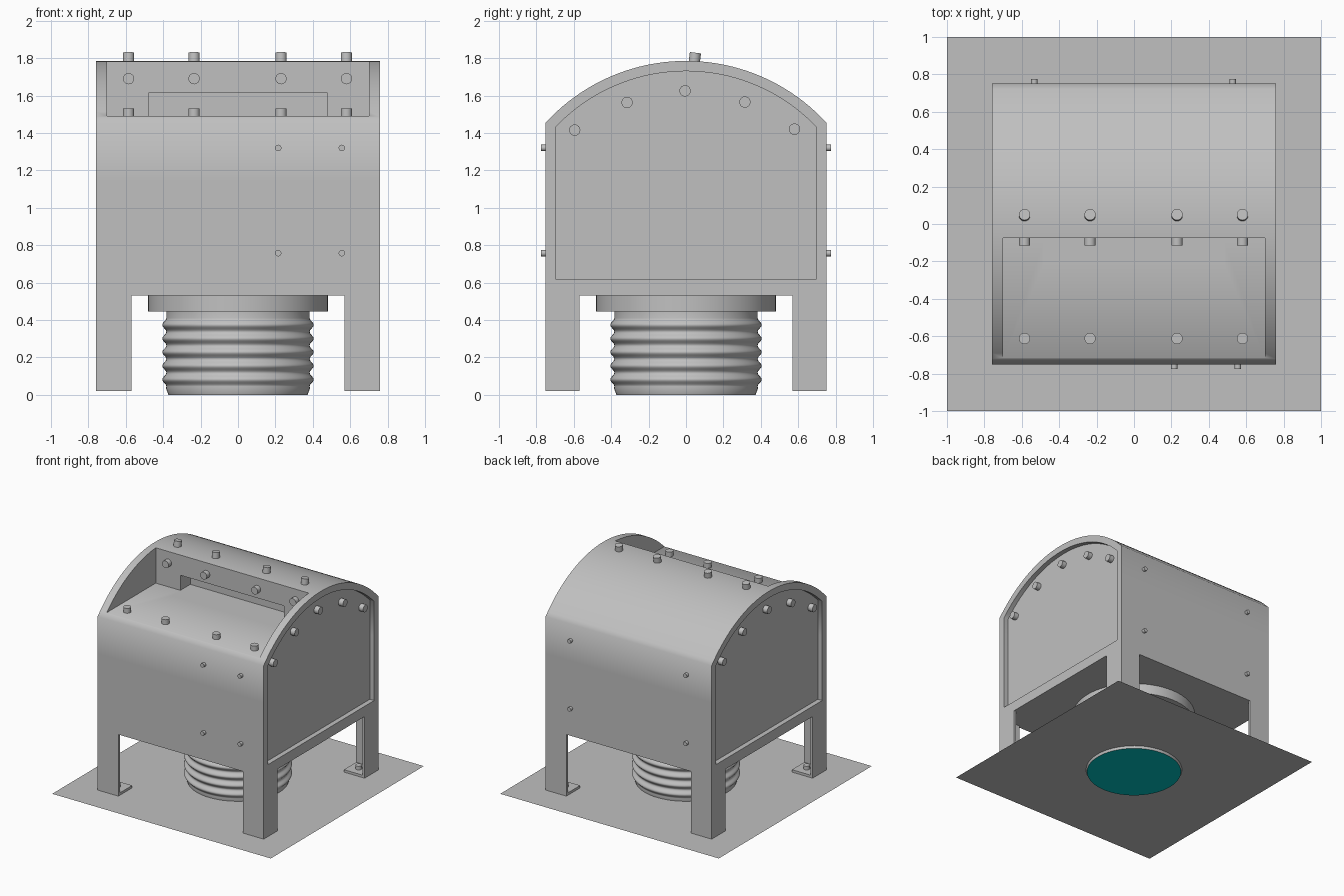
import bpy, bmesh, math
from mathutils import Vector

if "Cube" in bpy.data.objects:
    bpy.data.objects.remove(bpy.data.objects["Cube"])


def material(name, color):
    m = bpy.data.materials.new(name)
    m.use_nodes = True
    m.diffuse_color = color
    m.node_tree.nodes["Principled BSDF"].inputs["Base Color"].default_value = color
    return m


GREY = material("light grey metal", (0.53, 0.53, 0.53, 1))
TEAL = material("teal", (0.0, 0.53, 0.53, 1))


def make(name, bm, mat=GREY):
    bmesh.ops.recalc_face_normals(bm, faces=bm.faces)
    mesh = bpy.data.meshes.new(name)
    bm.to_mesh(mesh)
    bm.free()
    mesh.materials.append(mat)
    ob = bpy.data.objects.new(name, mesh)
    bpy.context.collection.objects.link(ob)
    return ob


def smooth(ob, degrees):
    bpy.ops.object.select_all(action='DESELECT')
    ob.select_set(True)
    bpy.context.view_layer.objects.active = ob
    bpy.ops.object.shade_smooth_by_angle(angle=math.radians(degrees))


def arch(name, half, radius, bottom, x0, x1, steps=40):
    """Arched end profile extruded along x."""
    end = math.asin(half / radius)
    pts = [(-half, bottom)]
    for i in range(steps + 1):
        a = -end + 2 * end * i / steps
        pts.append((radius * math.sin(a), ARCH_Z + radius * math.cos(a)))
    pts.append((half, bottom))
    bm = bmesh.new()
    face = bm.faces.new([bm.verts.new((x0, y, z)) for y, z in pts])
    out = bmesh.ops.extrude_face_region(bm, geom=[face])
    verts = [g for g in out["geom"] if isinstance(g, bmesh.types.BMVert)]
    bmesh.ops.translate(bm, verts=verts, vec=(x1 - x0, 0, 0))
    return make(name, bm)


def box(name, x, y, z):
    bm = bmesh.new()
    bmesh.ops.create_cube(bm, size=1)
    for v in bm.verts:
        v.co = [r[0] if c < 0 else r[1] for c, r in zip(v.co, (x, y, z))]
    return make(name, bm)


def cut(ob, cutter):
    cutter.hide_render = True
    mod = ob.modifiers.new("cut", 'BOOLEAN')
    mod.operation = 'DIFFERENCE'
    mod.solver = 'EXACT'
    mod.object = cutter
    bpy.context.view_layer.objects.active = ob
    bpy.ops.object.modifier_apply(modifier=mod.name)
    bpy.data.objects.remove(cutter)


def lathe(name, profile, segments=64):
    """Revolve (radius, z) points around z, open at both ends."""
    bm = bmesh.new()
    verts = [bm.verts.new((r, 0, z)) for r, z in profile]
    edges = [bm.edges.new(p) for p in zip(verts, verts[1:])]
    bmesh.ops.spin(bm, geom=verts + edges, axis=(0, 0, 1), cent=(0, 0, 0),
                   angle=2 * math.pi, steps=segments)
    bmesh.ops.remove_doubles(bm, verts=bm.verts, dist=0.0005)
    return make(name, bm)


def bolt(name, base, direction, radius=0.03, height=0.04):
    bm = bmesh.new()
    bmesh.ops.create_cone(bm, cap_ends=True, segments=24, radius1=radius,
                          radius2=radius, depth=height + 0.01)
    ob = make(name, bm)
    d = Vector(direction).normalized()
    ob.rotation_euler = d.to_track_quat('Z', 'Y').to_euler()
    ob.location = Vector(base) + d * (height - 0.01) / 2
    smooth(ob, 40)


# Arched housing with corner legs and feet
W, D, R, ARCH_Z = 0.76, 0.75, 1.017, 0.768
LEG, UNDER, FLOOR = 0.57, 0.53, 1.49
body = arch("housing", D, R, 0.02, -W, W)
cut(body, box("leg_gap_front", (-LEG, LEG), (-1, 1), (-0.1, UNDER)))
cut(body, box("leg_gap_side", (-1, 1), (-LEG, LEG), (-0.1, UNDER)))
cut(body, box("leg_hollow", (-W + 0.02, W - 0.02), (-D + 0.02, D - 0.02), (0.04, UNDER)))

# Roof opening with a slot in its rear wall
cut(body, box("roof_cut", (-0.70, 0.70), (-1, -0.075), (FLOOR, 2)))
cut(body, box("slot_cut", (-0.475, 0.475), (-0.2, 0.055), (FLOOR, 1.615)))

# Recessed end panels
for s in (-1, 1):
    cut(body, arch("panel_cut", 0.695, R - 0.055, 0.615, s * (W - 0.04), s * (W + 0.1)))

# Edge loop that ends the soft shading below the roof
bm = bmesh.new()
bm.from_mesh(body.data)
bmesh.ops.bisect_plane(bm, geom=bm.verts[:] + bm.edges[:] + bm.faces[:],
                       plane_co=(0, 0, 1.15), plane_no=(0, 0, 1))
bm.to_mesh(body.data)
bm.free()
smooth(body, 50)

# Roof, opening and rear wall bolts
for x in (-0.585, -0.235, 0.23, 0.58):
    bolt("roof_bolt", (x, 0.045, 1.784), (0, 0.12, 1), height=0.045)
    bolt("rear_wall_bolt", (x, -0.075, 1.69), (0, -1, 0))
    bolt("opening_floor_bolt", (x, -0.612, FLOOR), (0, 0, 1))

# End panel bolts
for s in (-1, 1):
    for y, z in ((-0.595, 1.415), (-0.315, 1.563), (-0.005, 1.625), (0.315, 1.565), (0.58, 1.42)):
        bolt("panel_bolt", (s * (W - 0.04), y, z), (s, 0, 0))

# Small bolts on the front and back walls
for z in (0.757, 1.32):
    for x in (0.215, 0.555):
        bolt("front_bolt", (x, -D, z), (0, -1, 0), 0.017, 0.025)
    for x in (-0.533, 0.528):
        bolt("back_bolt", (x, D, z), (0, 1, 0), 0.017, 0.025)

# Foot bolts
for sx in (-1, 1):
    for sy in (-1, 1):
        bolt("foot_bolt", (sx * 0.65, sy * 0.65, 0.04), (0, 0, 1), 0.025, 0.03)

# Flange under the housing
smooth(lathe("flange", [(0.38, 0.445), (0.48, 0.445), (0.48, UNDER)]), 40)

# Ribbed hose
hose = [(0.372, 0), (0.385, 0.035)]
for i in range(61):
    t = i / 60
    hose.append((0.394 - 0.011 * math.cos(t * 5 * 2 * math.pi), 0.045 + 0.365 * t))
hose.append((0.383, 0.45))
smooth(lathe("ribbed_hose", hose), 60)

# Teal disc closing the hose end
bm = bmesh.new()
bmesh.ops.create_circle(bm, cap_ends=True, segments=64, radius=0.372)
make("hose_end", bm, TEAL)

# Ground sheet
bm = bmesh.new()
bmesh.ops.create_grid(bm, x_segments=1, y_segments=1, size=1)
make("base_sheet", bm).location.z = 0.02
